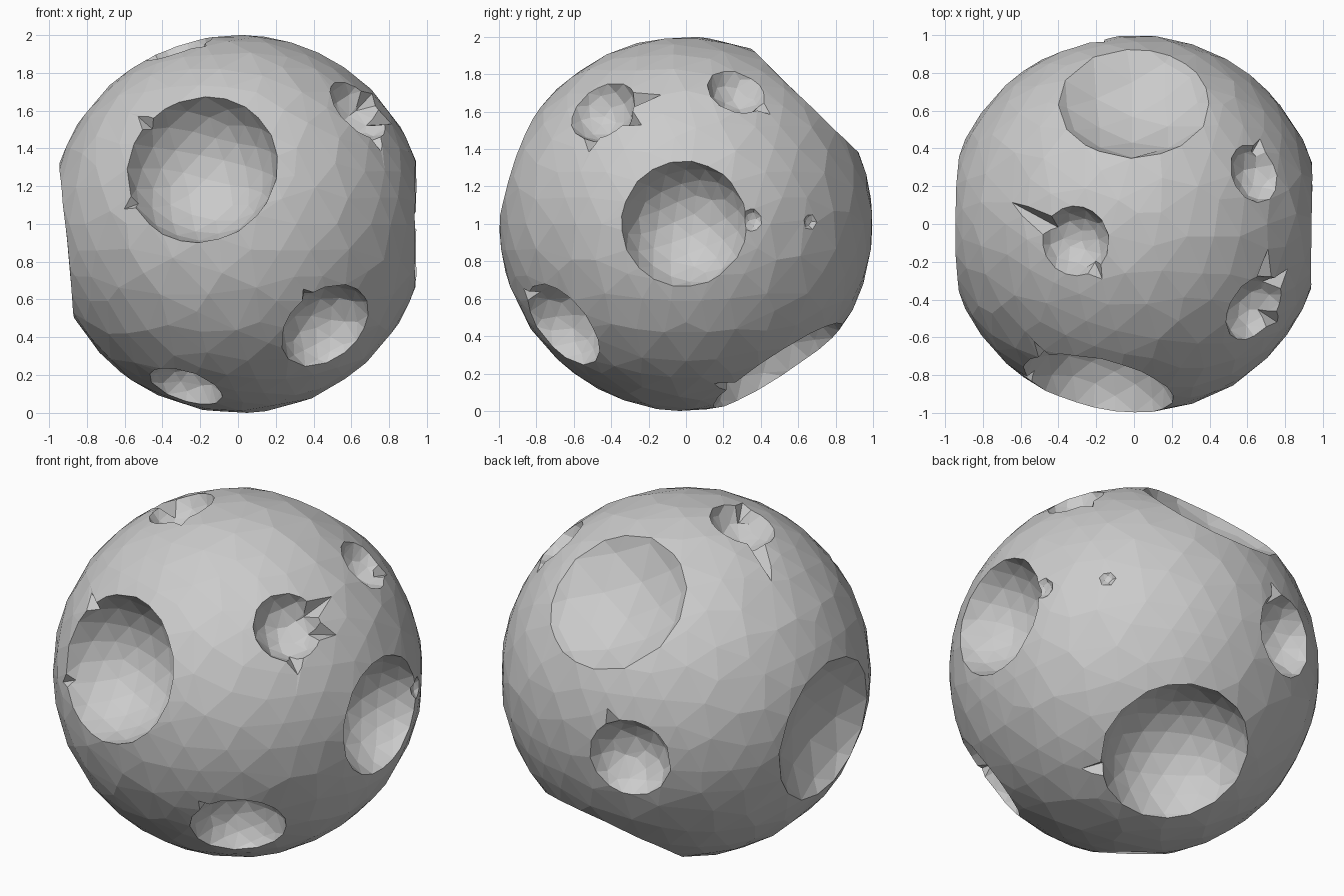
import bpy, bmesh, math
from mathutils import Vector

if "Cube" in bpy.data.objects:
    bpy.data.objects.remove(bpy.data.objects["Cube"])

# Cratered low-poly rock ball resting on the ground
CENTRE = Vector((0, 0, 1))
bpy.ops.mesh.primitive_ico_sphere_add(subdivisions=4, radius=1, location=CENTRE)
body = bpy.context.object
body.name = "cratered_ball"

# Craters: direction from the ball centre, rim radius, wall slope at the rim (degrees),
# then the tips of any chipped notches in the rim (also directions from the centre)
craters = [
    ((-0.19, -0.85, 0.29), 0.405, 75, [(-0.53, -0.63, 0.57), (-0.60, -0.79, 0.08)]),  # large front
    ((0.47, -0.67, -0.55), 0.26, 74, [(0.35, -0.87, -0.35)]),       # lower front right
    ((-0.28, -0.38, -0.87), 0.20, 74, []),                          # underside front
    ((0.63, -0.44, 0.60), 0.19, 74, [(0.71, -0.14, 0.69), (0.81, -0.24, 0.53),
                                     (0.76, -0.52, 0.39)]),         # upper front right
    ((0.64, 0.27, 0.71), 0.16, 65, [(0.67, 0.45, 0.59)]),           # upper back right
    ((0.94, -0.01, 0.00), 0.335, 72, []),                           # right side
    ((0.93, 0.35, 0.02), 0.06, 60, []),                             # tiny pit on a rim
    ((0.74, 0.66, 0.01), 0.045, 50, []),                            # tiny pit, back right
    ((0.00, 0.64, 0.66), 0.40, 36, []),                             # broad shallow, upper back
    ((-0.31, -0.09, 0.93), 0.185, 74, [(-0.64, 0.11, 0.76), (-0.17, -0.29, 0.94)]),  # top
    ((0.13, 0.50, -0.77), 0.41, 75, [(0.49, 0.15, -0.85)]),         # large, lower back
    ((-0.28, 0.92, -0.08), 0.23, 74, [(-0.16, 0.97, 0.19)]),        # back
    ((-0.91, 0.00, -0.09), 0.41, 38, []),                           # broad shallow, left side
]


def apply(mod):
    bpy.ops.object.select_all(action='DESELECT')
    body.select_set(True)
    bpy.context.view_layer.objects.active = body
    bpy.ops.object.modifier_apply(modifier=mod.name)


def subtract(cutter):
    """Carve a helper object out of the ball, then discard it."""
    cutter.hide_render = True
    mod = body.modifiers.new("carve", 'BOOLEAN')
    mod.operation = 'DIFFERENCE'
    mod.solver = 'EXACT'
    mod.object = cutter
    apply(mod)
    bpy.data.objects.remove(cutter, do_unlink=True)


def crater(direction, rim, slope, index):
    """Faceted sphere that leaves a crater of the given rim radius and wall slope."""
    a = math.radians(slope)
    radius = rim / math.sin(a)
    dist = math.sqrt(1 - rim * rim) + radius * math.cos(a)
    bpy.ops.mesh.primitive_ico_sphere_add(
        subdivisions=3, radius=radius * 1.01,
        location=CENTRE + direction * dist,
        rotation=(0.37 * index + 0.1, 0.23 * index + 0.2, 0.51 * index))
    cutter = bpy.context.object
    cutter.name = "crater_cutter"
    subtract(cutter)


def notch(direction, rim, tip):
    """Pointed chip running from the crater rim out to the tip."""
    tip = Vector(tip).normalized()
    base = (direction + (tip - direction).normalized() * rim * 0.85).normalized()
    side = tip.cross(direction).normalized() * min(0.09, rim * 0.5)
    depth = min(0.1, rim * 0.5)
    bm = bmesh.new()
    for p in (tip * 0.985, tip * 1.05, (base + side) * 1.05, (base - side) * 1.05,
              base * (1 - depth)):
        bm.verts.new(p + CENTRE)
    bmesh.ops.convex_hull(bm, input=bm.verts)
    bmesh.ops.recalc_face_normals(bm, faces=bm.faces)
    mesh = bpy.data.meshes.new("notch_cutter")
    bm.to_mesh(mesh)
    bm.free()
    cutter = bpy.data.objects.new("notch_cutter", mesh)
    bpy.context.collection.objects.link(cutter)
    subtract(cutter)


for i, (d, rim, slope, tips) in enumerate(craters):
    d = Vector(d).normalized()
    crater(d, rim, slope, i)
    for t in tips:
        notch(d, rim, t)

# Irregular low-poly facets
dec = body.modifiers.new("facets", 'DECIMATE')
dec.ratio = 0.42
apply(dec)
for p in body.data.polygons:
    p.use_smooth = False
